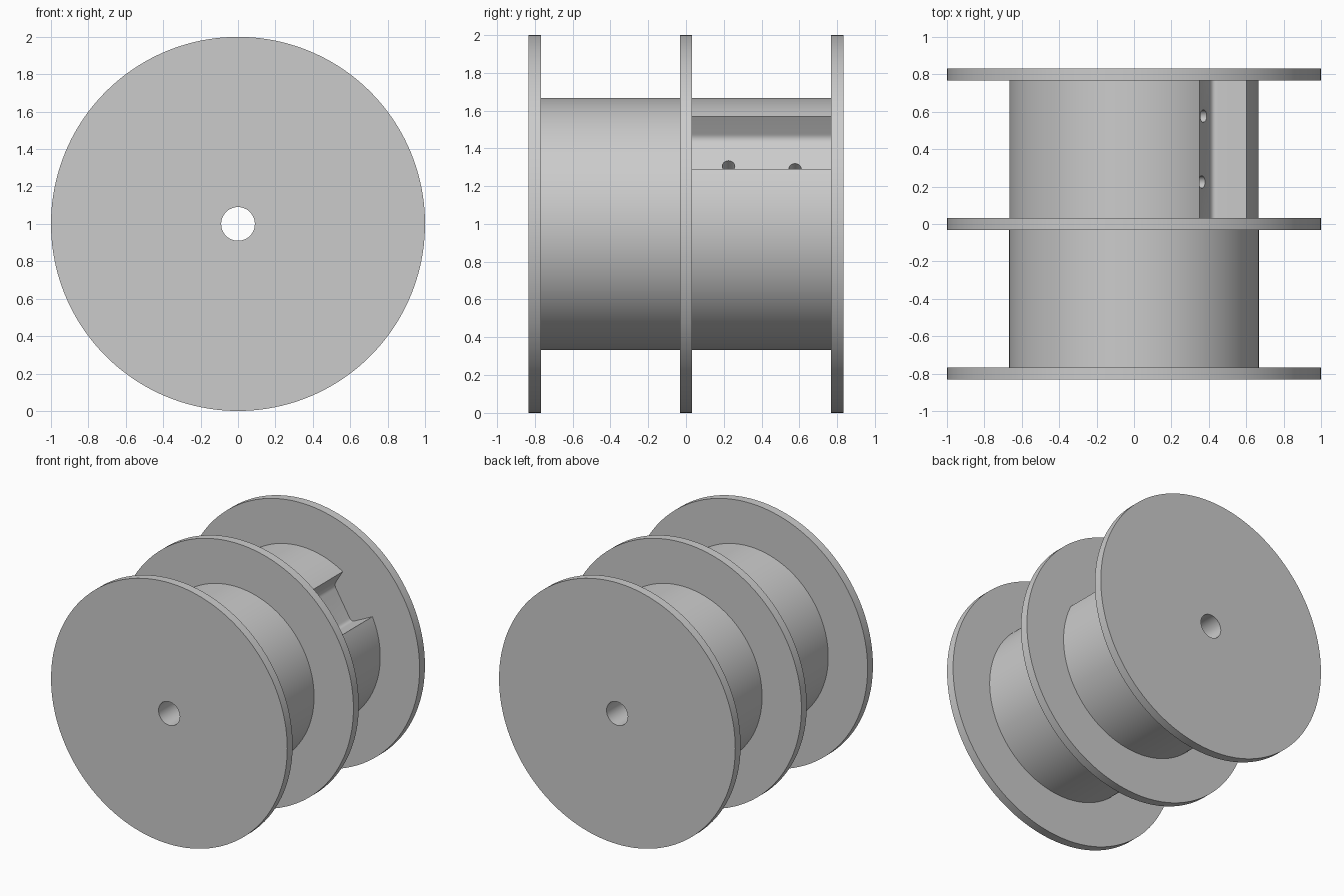
import bpy, bmesh, math
from mathutils import Vector

cube = bpy.data.objects.get("Cube")
if cube:
    bpy.data.objects.remove(cube)

FLANGE_R, DRUM_R, BORE_R = 1.0, 0.667, 0.09
FLANGE_T, SPACING = 0.065, 0.8
SEGMENTS = 160

grey = bpy.data.materials.new("plain grey")
grey.use_nodes = True
colour = (0.6, 0.6, 0.6, 1)
grey.diffuse_color = colour
grey.node_tree.nodes["Principled BSDF"].inputs["Base Color"].default_value = colour


def arc(radius, start, end, count):
    """Points (x, z) about the axle, from start to end in degrees, both included."""
    angles = [math.radians(start + (end - start) * i / count) for i in range(count + 1)]
    return [Vector((radius * math.cos(a), radius * math.sin(a))) for a in angles]


def fillet(before, corner, after, size, steps=6):
    """Rounded replacement for one outline corner."""
    p = corner + (before - corner).normalized() * size
    q = corner + (after - corner).normalized() * size
    return [p.lerp(corner, t).lerp(corner.lerp(q, t), t) for t in (i / steps for i in range(steps + 1))]


def prism(name, outline, y0, y1):
    """Extrude an (x, z) outline along the axle."""
    bm = bmesh.new()
    face = bm.faces.new([bm.verts.new((p.x, y0, p.y + 1)) for p in outline])
    moved = bmesh.ops.extrude_face_region(bm, geom=[face], use_keep_orig=True)["geom"]
    bmesh.ops.translate(bm, verts=[v for v in moved if isinstance(v, bmesh.types.BMVert)],
                        vec=(0, y1 - y0, 0))
    bmesh.ops.recalc_face_normals(bm, faces=bm.faces)
    mesh = bpy.data.meshes.new(name)
    bm.to_mesh(mesh)
    bm.free()
    mesh.materials.append(grey)
    ob = bpy.data.objects.new(name, mesh)
    bpy.context.collection.objects.link(ob)
    return ob


def rod(name, start, end, radius):
    """Round cutter running between two points."""
    axis = end - start
    bpy.ops.mesh.primitive_cylinder_add(vertices=48, radius=radius, depth=axis.length,
                                        location=(start + end) / 2,
                                        rotation=axis.to_track_quat('Z', 'Y').to_euler())
    ob = bpy.context.object
    ob.name = name
    ob.hide_render = True
    ob.data.materials.append(grey)
    return ob


def finish(ob, cutters):
    """Apply the cuts and shade smoothly with sharp rims."""
    bpy.ops.object.select_all(action='DESELECT')
    ob.select_set(True)
    bpy.context.view_layer.objects.active = ob
    for cutter in cutters:
        mod = ob.modifiers.new(cutter.name, 'BOOLEAN')
        mod.operation, mod.solver, mod.object = 'DIFFERENCE', 'EXACT', cutter
        bpy.ops.object.modifier_apply(modifier=mod.name)
    bpy.ops.object.shade_smooth_by_angle(angle=math.radians(30))


# Cutters: axle bore and the two wire holes in the notch floor
bore = rod("bore_cutter", Vector((0, -1.2, 1)), Vector((0, 1.2, 1)), BORE_R)
holes = [rod("wire_hole_cutter", Vector((x * 1.2, y, 1 + z * 1.2)), Vector((0, y, 1)), 0.033)
         for x, y, z in ((0.368, 0.225, 0.31), (0.377, 0.577, 0.295))]

# Flanges
for name, y in (("front_flange", -SPACING), ("middle_flange", 0), ("back_flange", SPACING)):
    disc = prism(name, arc(FLANGE_R, 0, 360, SEGMENTS)[:-1], y - FLANGE_T / 2, y + FLANGE_T / 2)
    finish(disc, [bore])

# Front drum, plain
inner, outer = FLANGE_T / 2, SPACING - FLANGE_T / 2
finish(prism("front_drum", arc(DRUM_R, 0, 360, SEGMENTS)[:-1], -outer, -inner), [bore])

# Back drum with a filleted notch between two radial walls
rim = arc(DRUM_R, 58.4, 385.8, SEGMENTS)
low, high = Vector((0.423, 0.204)), Vector((0.277, 0.45))
notch = fillet(rim[-1], low, high, 0.03) + fillet(low, high, rim[0], 0.03)
finish(prism("back_drum", rim + notch, inner, outer), [bore] + holes)

# Remove the helpers
for cutter in [bore] + holes:
    bpy.data.objects.remove(cutter)
